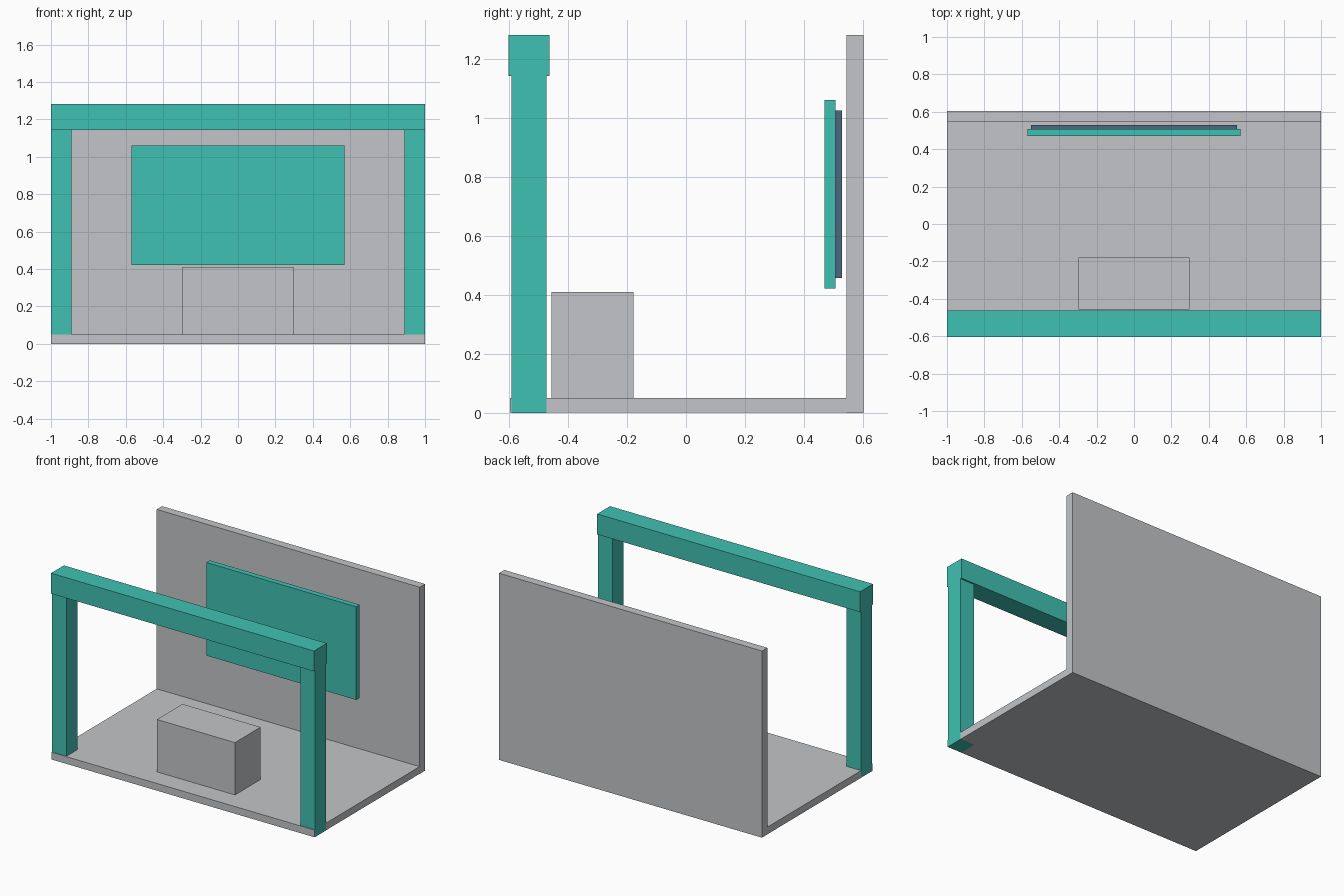
import bpy

if "Cube" in bpy.data.objects:
    bpy.data.objects.remove(bpy.data.objects["Cube"])


def material(name, rgb):
    m = bpy.data.materials.new(name)
    m.diffuse_color = (*rgb, 1.0)
    m.use_nodes = True
    m.node_tree.nodes["Principled BSDF"].inputs["Base Color"].default_value = m.diffuse_color
    return m


grey = material("light_grey", (0.54, 0.56, 0.58))
teal = material("teal", (0.051, 0.533, 0.445))
slate = material("slate_blue", (0.07, 0.14, 0.21))


def box(name, x, y, z, mat):
    """Box from (min, max) ranges on each axis."""
    bpy.ops.mesh.primitive_cube_add(size=1)
    ob = bpy.context.object
    ob.name = name
    for v in ob.data.vertices:
        v.co = [r[0] if c < 0 else r[1] for c, r in zip(v.co, (x, y, z))]
    ob.data.materials.append(mat)
    return ob


# Floor and back wall (floor a hair narrower so the post sides stay visible)
box("floor", (-0.9995, 0.9995), (-0.597, 0.545), (0.0005, 0.05), grey)
box("back_wall", (-1, 1), (0.545, 0.603), (0, 1.283), grey)

# Counter
box("counter", (-0.297, 0.297), (-0.457, -0.179), (0.05, 0.41), grey)

# Front gateway: two posts and a slightly deeper beam
box("right_post", (0.89, 1), (-0.592, -0.473), (0, 1.143), teal)
box("left_post", (-1, -0.89), (-0.592, -0.473), (0.001, 1.143), teal)
box("top_beam", (-1, 1), (-0.603, -0.463), (1.143, 1.283), teal)

# Display panel with its backing plate
box("display_panel", (-0.57, 0.57), (0.47, 0.508), (0.422, 1.062), teal)
box("panel_backing", (-0.55, 0.55), (0.508, 0.53), (0.457, 1.027), slate)
